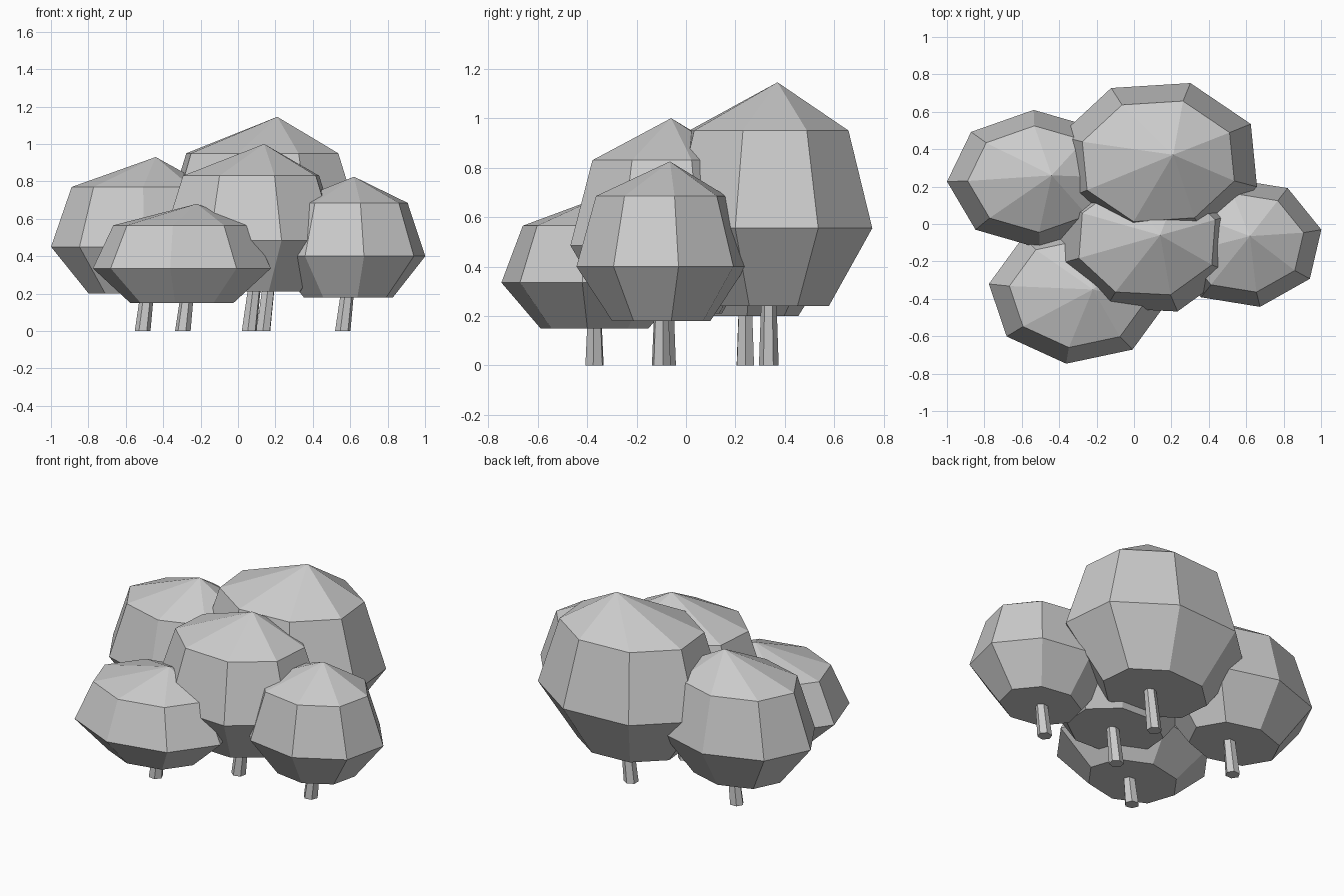
import bpy
import math

cube = bpy.data.objects.get("Cube")
if cube:
    bpy.data.objects.remove(cube, do_unlink=True)

grey = bpy.data.materials.new("plain_grey")
grey.use_nodes = True
grey.diffuse_color = (0.6, 0.6, 0.6, 1)
grey.node_tree.nodes["Principled BSDF"].inputs["Base Color"].default_value = (0.6, 0.6, 0.6, 1)


def ring(cx, cy, z, rx, ry, sides, phase):
    """Points of a flat elliptical ring."""
    angles = [math.radians(phase) + math.tau * i / sides for i in range(sides)]
    return [(cx + rx * math.cos(a), cy + ry * math.sin(a), z) for a in angles]


def loft(name, rings, apex=None):
    """Skin stacked rings; close the top with a fan to the apex or a flat cap."""
    n = len(rings[0])
    verts = [p for r in rings for p in r]
    faces = [list(reversed(range(n)))]
    for k in range(len(rings) - 1):
        for i in range(n):
            j = (i + 1) % n
            faces.append([k * n + i, k * n + j, k * n + n + j, k * n + n + i])
    top = (len(rings) - 1) * n
    if apex:
        verts.append(apex)
        faces += [[top + i, top + (i + 1) % n, len(verts) - 1] for i in range(n)]
    else:
        faces.append(list(range(top, top + n)))
    mesh = bpy.data.meshes.new(name)
    mesh.from_pydata(verts, [], faces)
    mesh.materials.append(grey)
    obj = bpy.data.objects.new(name, mesh)
    bpy.context.collection.objects.link(obj)


def tree(name, centre, radii, heights, apex, trunk_x, phase):
    """Eight-sided faceted crown on a short, slightly leaning trunk."""
    (cx, cy), (rx, ry) = centre, radii
    low, mid, high, peak = heights
    levels = [(low, 0.58), (mid, 1.0), (high, 0.77)]
    loft(name + "_crown",
         [ring(cx, cy, z, rx * s, ry * s, 8, phase) for z, s in levels],
         (*apex, peak))
    top = low + 0.05
    loft(name + "_trunk",
         [ring(trunk_x, cy, 0, 0.042, 0.04, 6, phase),
          ring(trunk_x + 0.12 * top, cy, top, 0.035, 0.03, 6, phase)])


# The clump of five trees
tree("front_right_tree", (-0.30, -0.37), (0.48, 0.38), (0.15, 0.335, 0.565, 0.68),
     (-0.22, -0.35), -0.295, -7.5)
tree("left_tree", (0.59, -0.10), (0.42, 0.35), (0.18, 0.40, 0.685, 0.825),
     (0.62, -0.065), 0.56, 11.5)
tree("middle_tree", (0.07, -0.08), (0.50, 0.41), (0.21, 0.485, 0.83, 1.0),
     (0.14, -0.06), 0.06, 19)
tree("tall_back_tree", (0.13, 0.335), (0.555, 0.44), (0.24, 0.555, 0.95, 1.145),
     (0.21, 0.37), 0.135, 27)
tree("back_right_tree", (-0.52, 0.24), (0.48, 0.37), (0.20, 0.45, 0.77, 0.93),
     (-0.44, 0.26), -0.51, 2)
